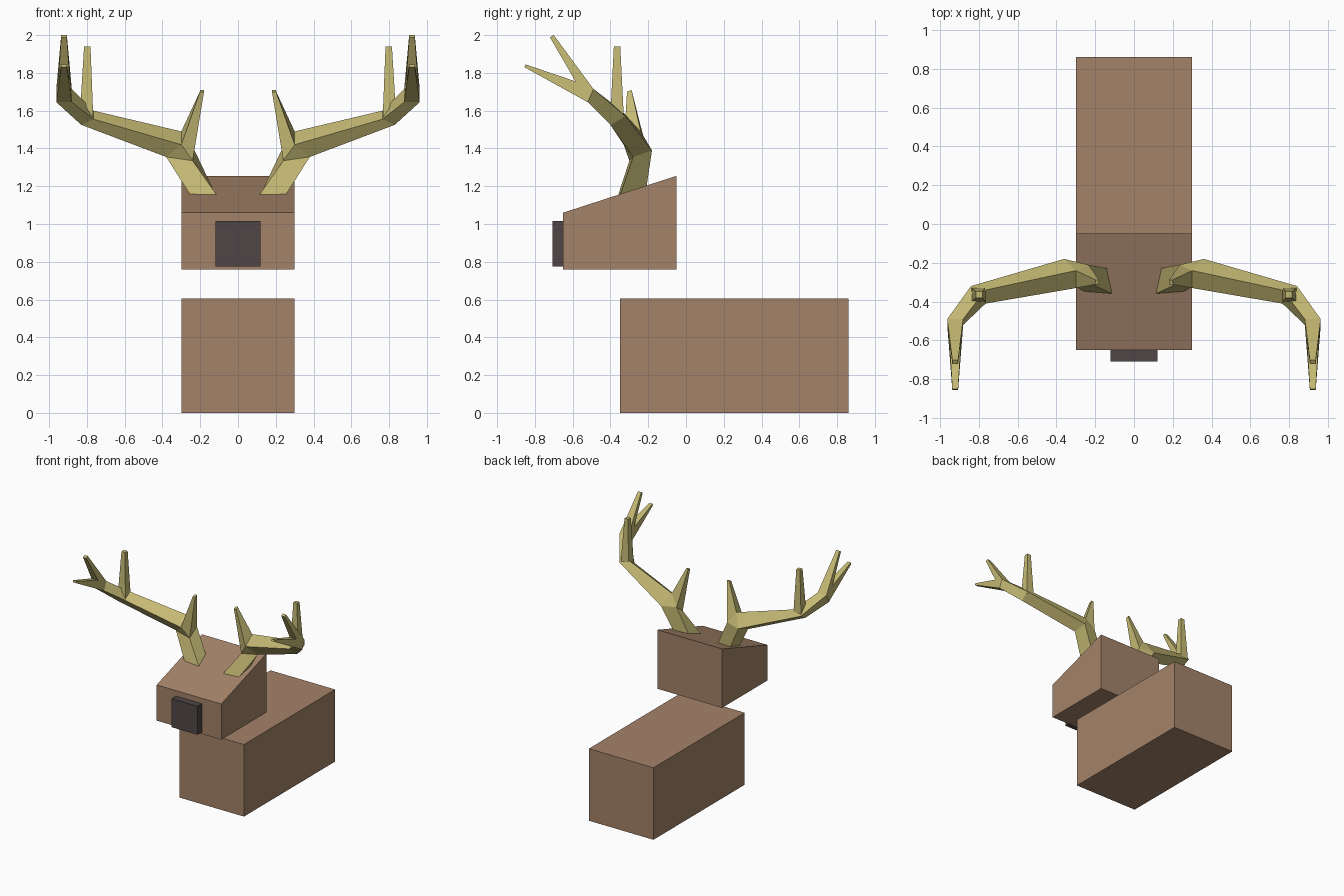
import bpy, bmesh

if "Cube" in bpy.data.objects:
    bpy.data.objects.remove(bpy.data.objects["Cube"])


def material(name, rgb):
    m = bpy.data.materials.new(name)
    m.diffuse_color = (*rgb, 1)
    m.use_nodes = True
    m.node_tree.nodes["Principled BSDF"].inputs["Base Color"].default_value = m.diffuse_color
    return m


BROWN = material("brown fur", (0.37, 0.225, 0.143))
DARK = material("dark nose", (0.08, 0.062, 0.062))
HORN = material("pale horn", (0.56, 0.49, 0.175))


def loft(bm, rings):
    """Skin a run of equal-sized rings and cap both ends."""
    loops = [[bm.verts.new(p) for p in ring] for ring in rings]
    n = len(loops[0])
    for a, b in zip(loops, loops[1:]):
        for i in range(n):
            j = (i + 1) % n
            bm.faces.new((a[i], a[j], b[j], b[i]))
    bm.faces.new(loops[0][::-1])
    bm.faces.new(loops[-1])


def square(x, y, z, r):
    return [(x - r, y - r, z), (x + r, y - r, z), (x + r, y + r, z), (x - r, y + r, z)]


def finish(name, bm, mat):
    bmesh.ops.remove_doubles(bm, verts=bm.verts, dist=0.0005)
    bmesh.ops.recalc_face_normals(bm, faces=bm.faces)
    mesh = bpy.data.meshes.new(name)
    bm.to_mesh(mesh)
    bm.free()
    mesh.materials.append(mat)
    ob = bpy.data.objects.new(name, mesh)
    bpy.context.collection.objects.link(ob)
    return ob


def block(name, half_width, profile, mat):
    """Side profile (y, z) extruded across x."""
    bm = bmesh.new()
    loft(bm, [[(s * half_width, y, z) for y, z in profile] for s in (-1, 1)])
    return finish(name, bm, mat)


# Body, wedge-topped head and nose
block("body", 0.3, [(-0.35, 0), (0.86, 0), (0.86, 0.605), (-0.35, 0.605)], BROWN)
block("head", 0.3, [(-0.65, 0.76), (-0.05, 0.76), (-0.05, 1.255), (-0.65, 1.06)], BROWN)
block("nose", 0.12, [(-0.708, 0.775), (-0.65, 0.775), (-0.65, 1.015), (-0.708, 1.015)], DARK)

# Antler cross-sections, each ordered inner front, outer front, outer back, inner back
base = [(0.11, -0.36, 1.15), (0.25, -0.35, 1.15), (0.26, -0.21, 1.19), (0.13, -0.23, 1.18)]
elbow = [(0.24, -0.30, 1.335), (0.38, -0.28, 1.355), (0.36, -0.18, 1.39), (0.235, -0.21, 1.40)]
beam_start = [(0.30, -0.33, 1.42), elbow[1], elbow[2], (0.30, -0.24, 1.49)]
beam_end = [(0.765, -0.41, 1.555), (0.83, -0.40, 1.525), (0.84, -0.32, 1.57), (0.765, -0.34, 1.60)]
fork_root = [(0.88, -0.52, 1.645), (0.962, -0.52, 1.645), (0.962, -0.49, 1.715), (0.88, -0.49, 1.715)]


def antler(name, side):
    bm = bmesh.new()
    # Stem and beam
    loft(bm, [base, elbow, beam_start, beam_end, fork_root])
    # Inner tine grows out of the inside of the elbow
    root = [elbow[0], beam_start[0], beam_start[3], elbow[3]]
    tip = [(0.18, -0.312, 1.70), (0.202, -0.312, 1.70), (0.198, -0.288, 1.71), (0.18, -0.288, 1.71)]
    loft(bm, [root, tip])
    # Upright tine at the end of the beam
    loft(bm, [square(0.802, -0.365, 1.56, 0.036), square(0.798, -0.365, 1.94, 0.017)])
    # Forked end, as (y, z, half width)
    fork = [(-0.52, 1.645, 0.041), (-0.855, 1.83, 0.015), (-0.85, 1.845, 0.015),
            (-0.585, 1.755, 0.031), (-0.72, 1.988, 0.015), (-0.70, 2.0, 0.015),
            (-0.49, 1.715, 0.041)]
    loft(bm, [[(0.921 + s * w, y, z) for y, z, w in fork] for s in (-1, 1)])
    for v in bm.verts:
        v.co.x *= side
    finish(name, bm, HORN)


antler("left_antler", 1)
antler("right_antler", -1)
